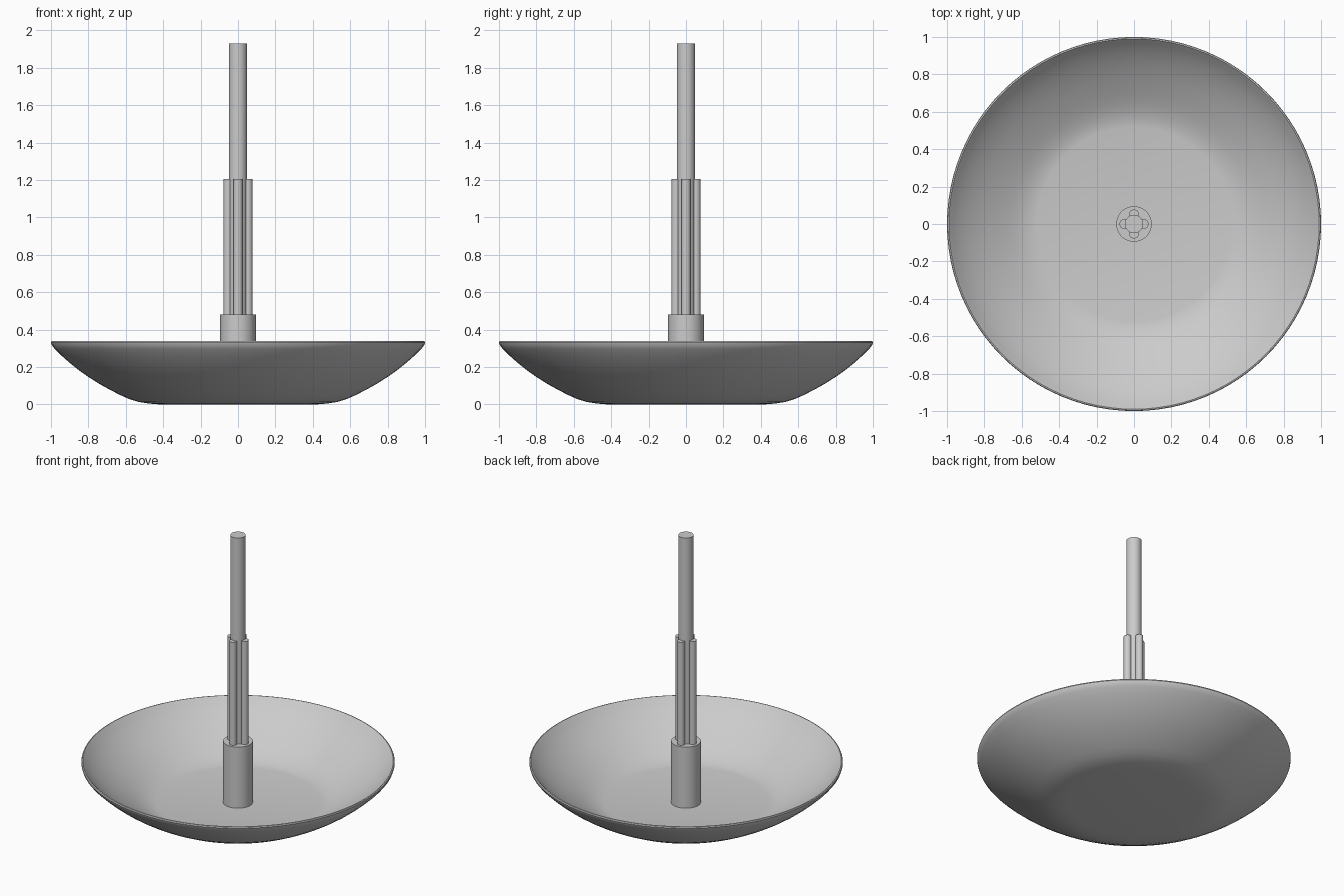
import bpy, bmesh, math

if "Cube" in bpy.data.objects:
    bpy.data.objects.remove(bpy.data.objects["Cube"])

grey = bpy.data.materials.new("light_grey")
grey.diffuse_color = (0.6, 0.6, 0.6, 1)
grey.use_nodes = True
grey.node_tree.nodes["Principled BSDF"].inputs["Base Color"].default_value = grey.diffuse_color


def finish(name, bm):
    bmesh.ops.recalc_face_normals(bm, faces=bm.faces)
    mesh = bpy.data.meshes.new(name)
    bm.to_mesh(mesh)
    bm.free()
    obj = bpy.data.objects.new(name, mesh)
    bpy.context.collection.objects.link(obj)
    mesh.materials.append(grey)
    bpy.context.view_layer.objects.active = obj
    obj.select_set(True)
    bpy.ops.object.shade_smooth_by_angle(angle=math.radians(35))
    obj.select_set(False)
    return obj


def lathe(name, profile, steps=96):
    """Spin an (r, z) profile around the z axis."""
    bm = bmesh.new()
    verts = [bm.verts.new((r, 0, z)) for r, z in profile]
    edges = [bm.edges.new(pair) for pair in zip(verts, verts[1:])]
    bmesh.ops.spin(bm, geom=verts + edges, cent=(0, 0, 0), axis=(0, 0, 1),
                   angle=2 * math.tau / 2, steps=steps)
    bmesh.ops.remove_doubles(bm, verts=bm.verts, dist=0.0005)
    return finish(name, bm)


def rod(name, radius, bottom, top, x=0, y=0, sides=32):
    bm = bmesh.new()
    bmesh.ops.create_cone(bm, cap_ends=True, segments=sides, radius1=radius,
                          radius2=radius, depth=top - bottom)
    bmesh.ops.translate(bm, verts=bm.verts, vec=(x, y, (top + bottom) / 2))
    return finish(name, bm)


# Shallow dish: outer skin up to the rounded rim, then the inner skin back down
lathe("dish", [
    (0, 0), (0.42, 0.0), (0.48, 0.005), (0.53, 0.013), (0.58, 0.028),
    (0.63, 0.05), (0.69, 0.081), (0.745, 0.112), (0.80, 0.147),
    (0.85, 0.182), (0.90, 0.222), (0.945, 0.262), (0.98, 0.297),
    (0.995, 0.316), (1.0, 0.33), (0.997, 0.338), (0.99, 0.34),
    (0.984, 0.334), (0.965, 0.312), (0.93, 0.278), (0.885, 0.24),
    (0.83, 0.2), (0.77, 0.161), (0.71, 0.126), (0.65, 0.092),
    (0.60, 0.07), (0.56, 0.057), (0.52, 0.05), (0, 0.05)])

# Hub socket and central shaft
rod("hub", 0.095, 0.04, 0.48, sides=48)
rod("shaft", 0.049, 0.46, 1.93)

# Four ribs around the lower shaft
for i in range(4):
    a = i * math.pi / 2
    rod(f"rib_{i + 1}", 0.025, 0.46, 1.205,
        0.053 * math.cos(a), 0.053 * math.sin(a), sides=24)
